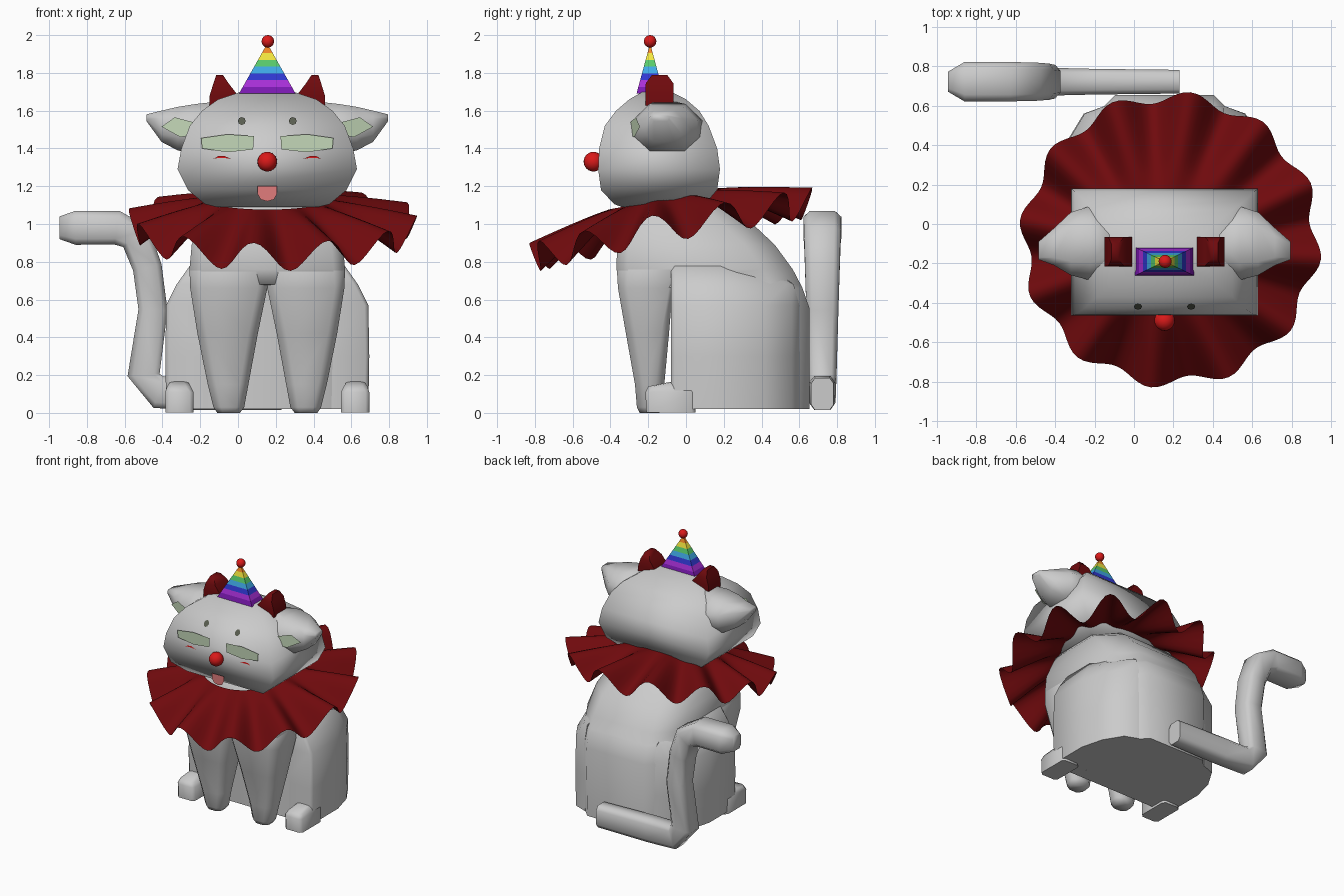
import bpy, bmesh, math
from mathutils import Vector

if "Cube" in bpy.data.objects:
    bpy.data.objects.remove(bpy.data.objects["Cube"])

CX = 0.155  # symmetry plane of the sitting cat


def mat(name, r, g, b):
    m = bpy.data.materials.new(name)
    m.diffuse_color = (r, g, b, 1)
    m.use_nodes = True
    m.node_tree.nodes["Principled BSDF"].inputs["Base Color"].default_value = m.diffuse_color
    return m


RED = mat("dark_red", 0.16, 0.003, 0.004)
BRIGHT = mat("bright_red", 0.7, 0.01, 0.01)
GREEN = mat("pale_green", 0.55, 0.68, 0.48)
OLIVE = mat("olive_grey", 0.1, 0.11, 0.08)
PINK = mat("pink", 0.75, 0.2, 0.2)


def finish(name, bm, mats=(), angle=50):
    bmesh.ops.recalc_face_normals(bm, faces=bm.faces)
    me = bpy.data.meshes.new(name)
    bm.to_mesh(me)
    bm.free()
    for m in mats:
        me.materials.append(m)
    me.polygons.foreach_set("use_smooth", [True] * len(me.polygons))
    me.set_sharp_from_angle(angle=math.radians(angle))
    ob = bpy.data.objects.new(name, me)
    bpy.context.collection.objects.link(ob)
    return ob


def loft(name, rings, mats=(), caps=True, angle=60):
    bm = bmesh.new()
    vs = [[bm.verts.new(p) for p in r] for r in rings]
    n = len(rings[0])
    for k in range(len(vs) - 1):
        for i in range(n):
            j = (i + 1) % n
            f = bm.faces.new((vs[k][i], vs[k][j], vs[k + 1][j], vs[k + 1][i]))
            f.material_index = min(k, max(len(mats) - 1, 0))
    if caps:
        bm.faces.new(vs[0])
        f = bm.faces.new(vs[-1])
        f.material_index = max(len(mats) - 1, 0)
    return finish(name, bm, mats, angle)


def rect(x0, x1, y0, y1, z, c=0.0, cb=None):
    """Horizontal rectangle with chamfers c (front) and cb (back)."""
    if c == 0:
        return [(x0, y0, z), (x1, y0, z), (x1, y1, z), (x0, y1, z)]
    cb = c if cb is None else cb
    a, b = (c, cb) if x1 > x0 else (-c, -cb)
    return [(x0 + a, y0, z), (x1 - a, y0, z), (x1, y0 + c, z), (x1, y1 - cb, z),
            (x1 - b, y1, z), (x0 + b, y1, z), (x0, y1 - cb, z), (x0, y0 + c, z)]


def side_stack(name, s, rows, **kw):
    """Stack of rectangles (d0, d1, y0, y1, z, chamfer), d = distance from CX."""
    loft(name, [rect(CX + s * r[0], CX + s * r[1], *r[2:]) for r in rows], **kw)


def ball(name, x, y, z, r, m):
    bm = bmesh.new()
    bmesh.ops.create_uvsphere(bm, u_segments=20, v_segments=12, radius=r)
    bmesh.ops.translate(bm, verts=bm.verts, vec=(x, y, z))
    finish(name, bm, [m])


# head: rows of z, half width, front y, back y
HEAD = [(1.09, .27, -.34, .05), (1.105, .33, -.38, .10), (1.18, .42, -.45, .165),
        (1.29, .475, -.465, .18), (1.40, .455, -.46, .165), (1.52, .41, -.43, .12),
        (1.60, .345, -.37, .07), (1.66, .26, -.30, 0), (1.70, .14, -.23, -.08)]
loft("head", [rect(CX - h, CX + h, a, b, z) for z, h, a, b in HEAD], angle=100)

# torso
TORSO = [(.02, .40, -.08, .655), (.55, .41, -.08, .655), (.66, .41, -.08, .617),
         (.68, .40, -.35, .607), (.76, .412, -.368, .565), (.89, .40, -.365, .47),
         (1.05, .34, -.34, .30), (1.2, .22, -.28, .1)]
loft("torso", [rect(CX - h, CX + h, a, b, z, .06, .16) for z, h, a, b in TORSO], angle=70)


def face_y(z):
    for p, q in zip(HEAD, HEAD[1:]):
        if p[0] <= z <= q[0]:
            t = (z - p[0]) / (q[0] - p[0])
            return p[2] + t * (q[2] - p[2])


def decal(name, s, pts, m, y=None):
    """Flat patch lying just in front of the face."""
    bm = bmesh.new()
    bm.faces.new([bm.verts.new((CX + s * d, (face_y(z) - .008) if y is None else y, z))
                  for d, z in pts])
    finish(name, bm, [m])


for s, side in ((-1, "left"), (1, "right")):
    # front leg tapering from the chest to the paw
    side_stack(side + "_front_leg", s, [
        (.145, .265, -.245, -.14, .0, .03), (.122, .285, -.26, -.12, .03, .04),
        (.10, .315, -.27, -.115, .15, .045), (.05, .37, -.318, -.09, .42, .05, .04),
        (.0, .408, -.36, -.07, .66, .05, .02), (.0, .412, -.366, -.06, .76, .06, .02),
        (.02, .38, -.34, -.06, .84, .06, .02)])

    # haunch: plan outline rounded towards the back, with hind paw
    loft(side + "_haunch", [
        [(CX + s * (d - .02), y0, z), (CX + s * d, y0 + .02, z), (CX + s * d, .25 * k, z),
         (CX + s * (d - .045), .42 * k, z), (CX + s * (d - .13), .56 * k, z),
         (CX + s * .3, .60 * k, z), (CX + s * .3, y0, z)]
        for z, d, y0, k in ((.02, .535, -.08, 1), (.3, .54, -.08, 1), (.57, .535, -.08, 1),
                            (.68, .48, -.08, .95), (.79, .402, -.08, .7))], angle=65)
    side_stack(side + "_hind_paw", s, [
        (.39, .54, -.21, .05, .003, .02), (.39, .54, -.215, .05, .11, .02),
        (.405, .53, -.20, .05, .14, .025), (.42, .515, -.08, .05, .165, .02)])

    # ear: chamfered sections along x, with a pale inner patch
    ear = [(.25, -.26, .03, 1.36, 1.65, .10), (.38, -.285, .09, 1.37, 1.635, .09),
           (.475, -.26, .06, 1.39, 1.62, .07), (.56, -.21, -.02, 1.435, 1.60, .04),
           (.64, -.18, -.09, 1.545, 1.58, .01)]
    loft(side + "_ear", [[(CX + s * d, u, v) for u, v, _ in rect(a, b, z0, z1, 0, c)]
                         for d, a, b, z0, z1, c in ear], angle=80)
    bm = bmesh.new()
    bm.faces.new([bm.verts.new((CX + s * d, -.412 + .30 * d, z)) for d, z in
                  ((.36, 1.53), (.37, 1.475), (.46, 1.46), (.56, 1.515), (.49, 1.565))])
    finish(side + "_inner_ear", bm, [GREEN])

    # red tuft on the crown
    side_stack(side + "_tuft", s, [
        (.155, .305, -.215, -.065, 1.60), (.155, .305, -.215, -.065, 1.68),
        (.205, .285, -.213, -.067, 1.745), (.235, .27, -.18, -.10, 1.79)], mats=[RED])

    # face marks
    decal(side + "_eye", s, [(.07, 1.465), (.075, 1.395), (.21, 1.38),
                             (.345, 1.40), (.35, 1.455), (.21, 1.475)], GREEN, y=-.470)
    decal(side + "_brow_dot", s, [(.135 + .021 * math.cos(i * math.pi / 4),
                                   1.545 + .021 * math.sin(i * math.pi / 4))
                                  for i in range(8)], OLIVE)
    decal(side + "_lash", s, [(.285, 1.345), (.26, 1.359), (.23, 1.361), (.19, 1.345),
                              (.23, 1.35), (.26, 1.35)], BRIGHT)

# nose and tongue
ball("nose", CX, -.49, 1.33, .052, BRIGHT)
decal("tongue", 1, [(-.052, 1.2), (-.052, 1.16), (-.035, 1.13), (0, 1.12),
                    (.035, 1.13), (.052, 1.16), (.052, 1.2)], PINK, y=-.47)

# striped party hat with pompom
stripes = [(.2, .01, .45), (.4, .03, .7), (.03, .04, .65), (.05, .4, .8),
           (.1, .6, .15), (.9, .8, .05), (.9, .25, .02)]
hat = []
for k in range(8):
    w = 1 - .94 * k / 7
    hat.append(rect(CX - .15 * w, CX + .15 * w, -.19 - .072 * w, -.19 + .072 * w,
                    1.69 + .25 * k / 7))
loft("party_hat", hat, [mat("stripe_%d" % i, *c) for i, c in enumerate(stripes)])
ball("pompom", CX + .003, -.19, 1.967, .033, BRIGHT)

# ruffled collar: tilted sheet whose waves grow outward
rings = []
for k in range(7):
    t = k / 6
    ring = []
    for i in range(144):
        a = 2 * math.pi * i / 144
        wave = -math.cos(12 * (a - math.radians(-82.7)))
        rx, ry = .33 + .41 * t + .03 * t * wave, .29 + .435 * t + .03 * t * wave
        x = CX + .03 * t + rx * math.cos(a)
        y = -.12 + .04 * t + ry * math.sin(a)
        z = 1.135 + .195 * (y + .11) - .165 * t ** 1.1 + .08 * t * wave
        z -= .02 * t * abs(math.sin(a)) - .01 * t
        ring.append((x, y, z))
    rings.append(ring)
loft("collar", rings, [RED], caps=False, angle=80)

# tail: rows of x, z, half thickness, half depth
TAIL = [(.23, .10, .085, .06), (-.2, .105, .09, .065), (-.42, .11, .088, .07),
        (-.50, .20, .085, .075), (-.45, .545, .077, .085), (-.48, .77, .077, .092),
        (-.54, .93, .085, .097), (-.64, .98, .09, .1), (-.86, .98, .09, .1),
        (-.945, .98, .06, .05)]
rings = []
for i, (x, z, h, w) in enumerate(TAIL):
    p, q = TAIL[max(i - 1, 0)], TAIL[min(i + 1, len(TAIL) - 1)]
    d = Vector((q[0] - p[0], q[1] - p[1])).normalized()
    section = [(1, .65), (.65, 1), (-.65, 1), (-1, .65),
               (-1, -.65), (-.65, -1), (.65, -1), (1, -.65)]
    rings.append([(x - d.y * h * u, .722 + w * v, z + d.x * h * u) for u, v in section])
loft("tail", rings, angle=70)
